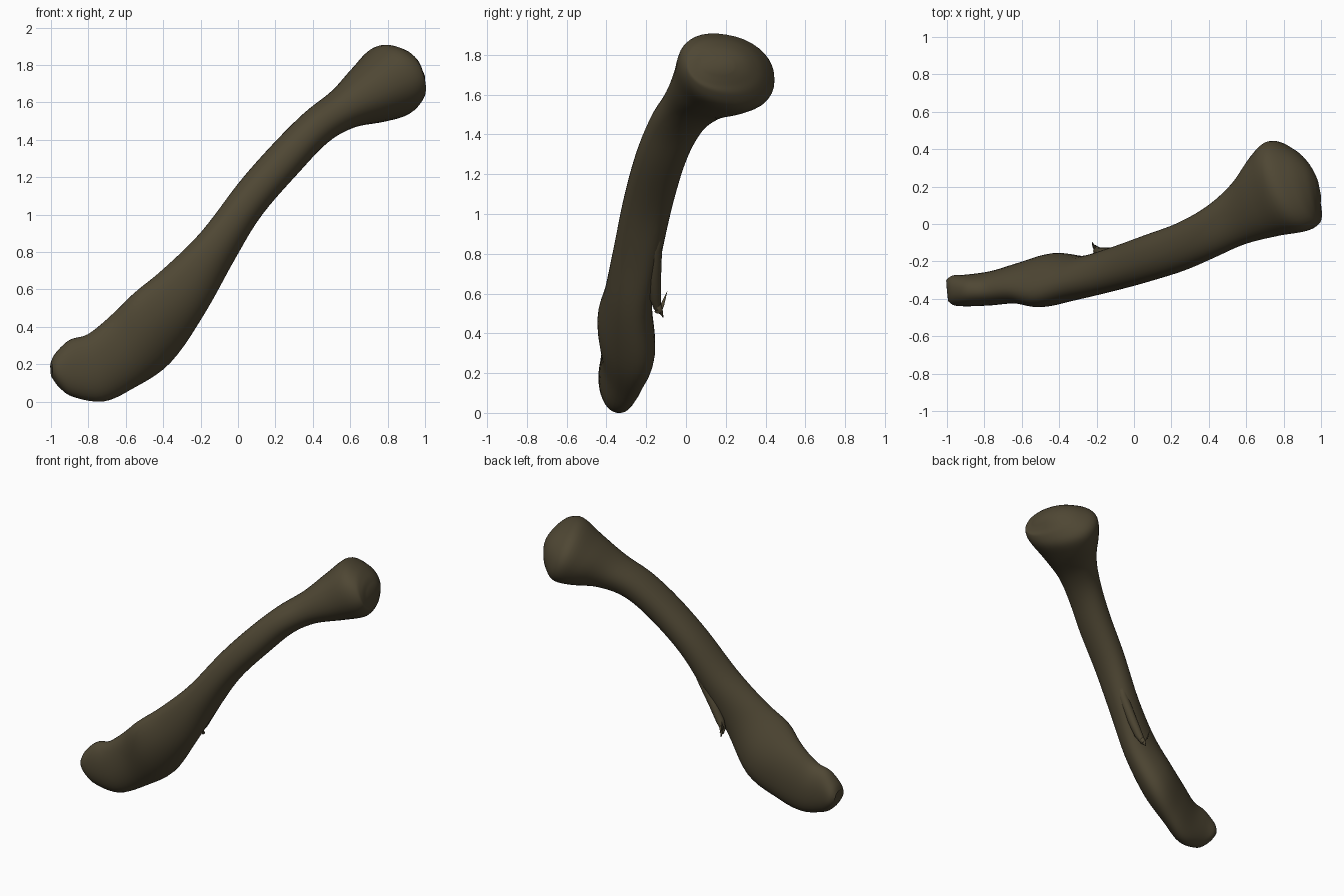
import bpy, bmesh
from math import cos, sin, pi, copysign
from mathutils import Vector

if "Cube" in bpy.data.objects:
    bpy.data.objects.remove(bpy.data.objects["Cube"])

mat = bpy.data.materials.new("dark_bone")
mat.diffuse_color = (0.078, 0.063, 0.034, 1)
mat.use_nodes = True
mat.node_tree.nodes["Principled BSDF"].inputs["Base Color"].default_value = mat.diffuse_color

# Cross-sections: upper x,z | lower x,z | front y, back y | skew | shear
SECTIONS = [
    (-1.00, .21, -.995, .13, -.415, -.30, 0, .1),
    (-.975, .26, -.955, .075, -.435, -.275, 0, .05),
    (-.90, .33, -.88, .025, -.44, -.27, 0, 0),
    (-.80, .36, -.72, .002, -.435, -.25, .02, 0),
    (-.68, .45, -.56, .08, -.425, -.205, .05, 0),
    (-.55, .56, -.37, .225, -.445, -.155, .08, 0),
    (-.40, .70, -.18, .48, -.405, -.17, .04, 0),
    (-.20, .90, -.02, .76, -.36, -.12, .02, 0),
    (.00, 1.165, .13, 1.00, -.31, -.06, 0, 0),
    (.18, 1.37, .33, 1.23, -.25, .01, 0, 0),
    (.35, 1.54, .48, 1.385, -.18, .10, 0, .05),
    (.50, 1.66, .62, 1.465, -.11, .22, 0, .15),
    (.62, 1.79, .79, 1.50, -.065, .37, 0, .3),
    (.73, 1.895, .91, 1.535, -.04, .445, 0, .4),
    (.85, 1.885, .97, 1.60, -.005, .40, 0, .35),
    (.935, 1.84, .985, 1.65, .03, .325, 0, .22),
    (.975, 1.79, .995, 1.70, .08, .24, 0, .1),
]
SIDES, STEPS = 36, 5


def catmull(a, b, c, d, t):
    return [.5 * (2*q + (r-p)*t + (2*p-5*q+4*r-s)*t*t + (3*q-p-3*r+s)*t**3)
            for p, q, r, s in zip(a, b, c, d)]


def ring(s):
    tx, tz, bx, bz, y0, y1, skew, shear = s
    mid = Vector(((tx+bx)/2, (y0+y1)/2, (tz+bz)/2))
    u = Vector(((tx-bx)/2, 0, (tz-bz)/2))
    un = u.normalized()
    along = Vector((un.z, 0, -un.x))
    h = (y1-y0)/2
    out = []
    for i in range(SIDES):
        a = 2*pi*i/SIDES
        p, q = [copysign(abs(k)**.92, k) for k in (cos(a), sin(a))]
        out.append(mid + u*p + Vector((0, h*q, 0)) - un*skew*q - along*shear*h*q)
    return out


def loft(name, rings, ends):
    bm = bmesh.new()
    loops = [[bm.verts.new(p) for p in r] for r in rings]
    n = len(loops[0])
    for a, b in zip(loops, loops[1:]):
        for i in range(n):
            j = (i+1) % n
            bm.faces.new((a[i], a[j], b[j], b[i]))
    for loop, p in zip((loops[0], loops[-1]), ends):
        c = bm.verts.new(p)
        for i in range(n):
            bm.faces.new((loop[i], loop[(i+1) % n], c))
    bmesh.ops.recalc_face_normals(bm, faces=bm.faces[:])
    for f in bm.faces:
        f.smooth = True
    me = bpy.data.meshes.new(name)
    bm.to_mesh(me)
    bm.free()
    me.materials.append(mat)
    ob = bpy.data.objects.new(name, me)
    bpy.context.collection.objects.link(ob)
    return ob


# Main bone: shaft, flattened lower end and flared upper head
S = [SECTIONS[0]] + SECTIONS + [SECTIONS[-1]]
rings = [ring(catmull(*S[i:i+4], k/STEPS)) for i in range(len(S)-3) for k in range(STEPS)]
rings.append(ring(SECTIONS[-1]))
loft("bone", rings, [(-.965, -.35, .17), (1.0, .15, 1.74)])


# Tapered strip through points (x, y, z, radius)
def taper(name, pts):
    rs = []
    for x, y, z, r in pts:
        a, b = Vector((.75, 0, -.6)), Vector((0, 1, 0))
        rs.append([Vector((x, y, z)) + a*r*cos(k*pi/6) + b*r*sin(k*pi/6) for k in range(12)])
    loft(name, rs, [pts[0][:3], pts[-1][:3]])


# Ridge along the rear underside, ending in two small broken spurs
taper("rear_ridge", [(.06, -.13, 1.0, .02), (-.03, -.155, .83, .035), (-.11, -.16, .69, .035),
                     (-.17, -.155, .58, .03), (-.205, -.145, .525, .018), (-.21, -.13, .50, .006)])
taper("lower_spur", [(-.185, -.15, .56, .022), (-.20, -.13, .515, .013), (-.205, -.115, .48, .002)])
taper("upper_spur", [(-.19, -.14, .51, .018), (-.215, -.12, .54, .010), (-.225, -.095, .61, .001)])
